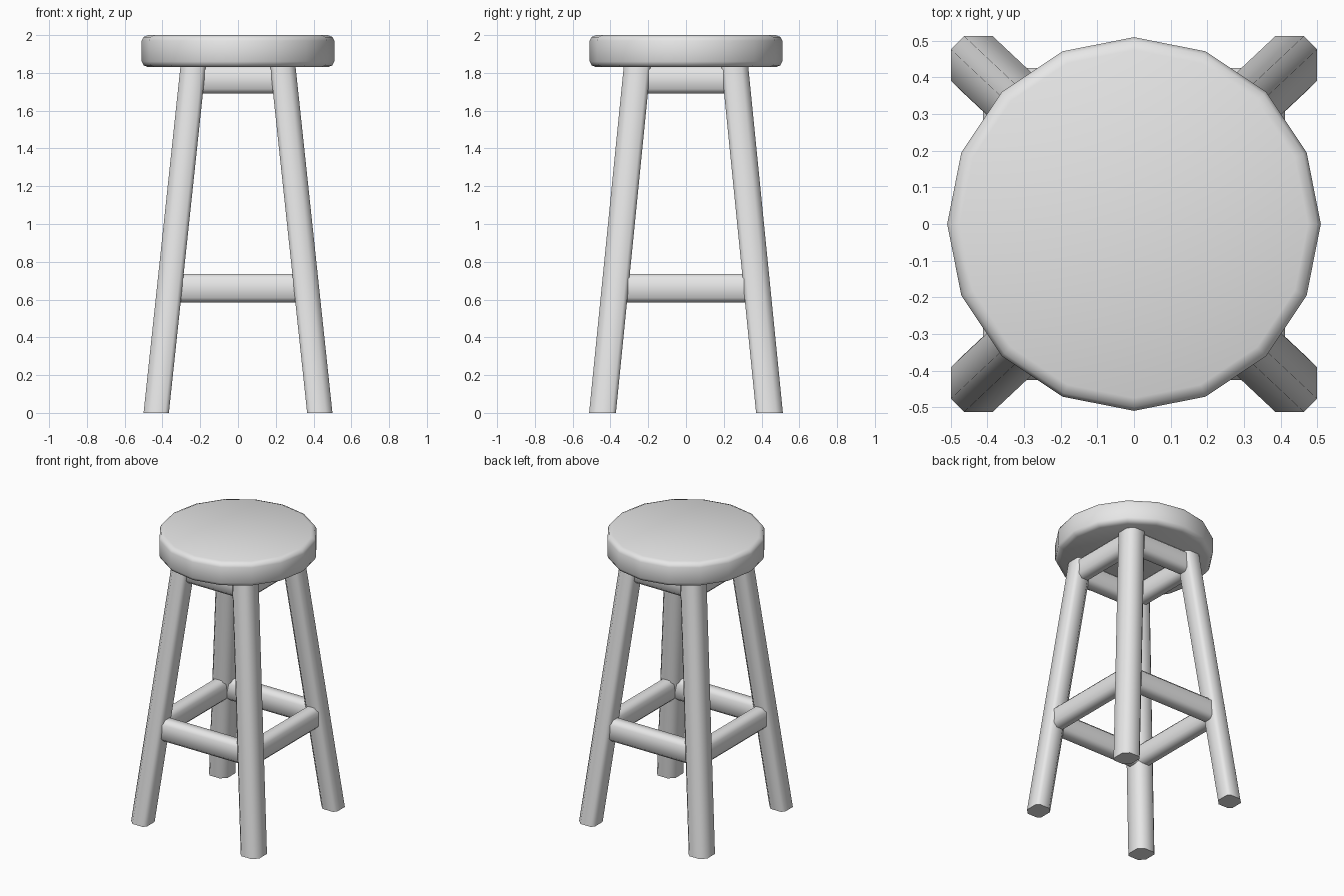
import bpy
import bmesh
import math

cube = bpy.data.objects.get("Cube")
if cube:
    bpy.data.objects.remove(cube, do_unlink=True)

# One plain grey for the whole stool
grey = bpy.data.materials.new("plain_grey")
grey.use_nodes = True
grey.diffuse_color = (0.8, 0.8, 0.8, 1)
grey.node_tree.nodes["Principled BSDF"].inputs["Base Color"].default_value = (0.8, 0.8, 0.8, 1)


def add_object(name, bm, angle=50):
    bmesh.ops.recalc_face_normals(bm, faces=bm.faces)
    mesh = bpy.data.meshes.new(name)
    bm.to_mesh(mesh)
    bm.free()
    mesh.materials.append(grey)
    obj = bpy.data.objects.new(name, mesh)
    bpy.context.collection.objects.link(obj)
    bpy.ops.object.select_all(action='DESELECT')
    obj.select_set(True)
    bpy.context.view_layer.objects.active = obj
    bpy.ops.object.shade_smooth_by_angle(angle=math.radians(angle))
    return obj


def loft(name, rings):
    """Skin a list of equal-length point rings and cap both ends."""
    bm = bmesh.new()
    loops = [[bm.verts.new(p) for p in ring] for ring in rings]
    n = len(loops[0])
    for a, b in zip(loops, loops[1:]):
        for i in range(n):
            j = (i + 1) % n
            bm.faces.new((a[i], a[j], b[j], b[i]))
    bm.faces.new(loops[0])
    bm.faces.new(loops[-1])
    return add_object(name, bm)


def chamfered_rectangle(w, h, near, side):
    """Rectangle outline; the two diagonal corners and two side corners are cut."""
    points = []
    for sx, sy in ((1, 1), (-1, 1), (-1, -1), (1, -1)):
        c = near if sx == sy else side
        pair = [(sx * w, sy * (h - c)), (sx * (w - c), sy * h)]
        points += pair if sx == sy else pair[::-1]
    return points


# Seat: sixteen-sided disc with softened rims
SEAT_R, SEAT_LOW, SEAT_TOP = 0.51, 1.83, 2.0
profile = [(0.035, 0), (0.01, 0.01), (0, 0.03)]
levels = [(SEAT_R - d, SEAT_LOW + h) for d, h in profile]
levels += [(SEAT_R - d, SEAT_TOP - h) for d, h in reversed(profile)]
loft("seat", [[(r * math.cos(math.tau * i / 16), r * math.sin(math.tau * i / 16), z)
               for i in range(16)] for r, z in levels])

# Legs: chamfered posts leaning in towards the seat
LEG_TOP = 1.85
leg_outline = chamfered_rectangle(0.067, 0.071, 0.036, 0.02)


def leg_centre(z):
    return 0.433 - 0.1065 * z, 0.442 - 0.1 * z


for sy, depth in ((-1, "front"), (1, "back")):
    for sx, side in ((1, "left"), (-1, "right")):
        rings = []
        for z in (0, LEG_TOP):
            cx, cy = leg_centre(z)
            rings.append([(sx * (cx + x), sy * (cy + y), z) for x, y in leg_outline])
        loft(f"{depth}_{side}_leg", rings)

# Stretchers and aprons: four chamfered rails at each height
rail_outline = chamfered_rectangle(0.05, 0.075, 0.025, 0.025)
for kind, z in (("stretcher", 0.66), ("apron", 1.765)):
    cx, cy = leg_centre(z)
    for s, depth, side in ((-1, "front", "right"), (1, "back", "left")):
        loft(f"{depth}_{kind}", [[(end * cx, s * cy + u, z + v) for u, v in rail_outline]
                                 for end in (-1, 1)])
        loft(f"{side}_{kind}", [[(s * cx + u, end * cy, z + v) for u, v in rail_outline]
                                for end in (-1, 1)])
